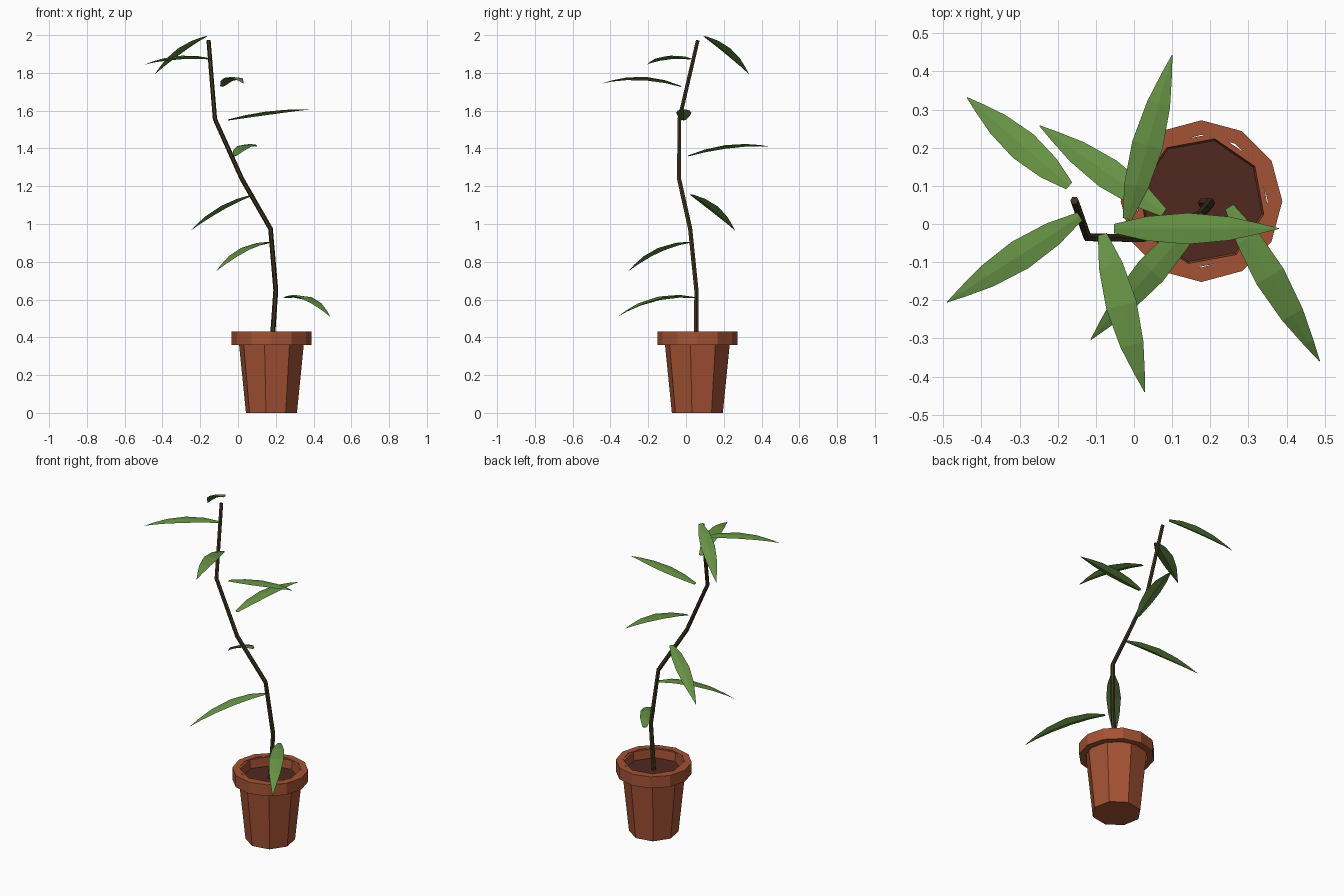
import bpy, bmesh, math
from mathutils import Vector

if "Cube" in bpy.data.objects:
    bpy.data.objects.remove(bpy.data.objects["Cube"])

PX, PY = 0.177, 0.06   # pot centre


def material(name, rgb):
    m = bpy.data.materials.new(name)
    m.diffuse_color = (*rgb, 1)
    m.use_nodes = True
    m.node_tree.nodes["Principled BSDF"].inputs["Base Color"].default_value = m.diffuse_color
    return m


CLAY = material("terracotta", (0.37, 0.085, 0.035))
SOIL = material("soil", (0.08, 0.022, 0.014))
BARK = material("bark", (0.05, 0.036, 0.014))
GREEN = material("leaf_green", (0.135, 0.29, 0.06))


def skin(name, rings, mat, loop=False):
    """Bridge a list of point rings; cap the ends unless the rings loop."""
    bm = bmesh.new()
    vs = [[bm.verts.new(p) for p in r] for r in rings]
    n = len(vs[0])
    pairs = list(zip(vs, vs[1:])) + ([(vs[-1], vs[0])] if loop else [])
    for a, b in pairs:
        for i in range(n):
            j = (i + 1) % n
            bm.faces.new((a[i], a[j], b[j], b[i]))
    if not loop:
        bm.faces.new(vs[0][::-1])
        bm.faces.new(vs[-1])
    bmesh.ops.recalc_face_normals(bm, faces=bm.faces)
    me = bpy.data.meshes.new(name)
    bm.to_mesh(me)
    bm.free()
    me.materials.append(mat)
    ob = bpy.data.objects.new(name, me)
    bpy.context.collection.objects.link(ob)
    return ob


def lathe(name, profile, sides, turn, mat, loop=False):
    rings = []
    for r, z in profile:
        angles = [math.radians(turn) + math.tau * i / sides for i in range(sides)]
        rings.append([(PX + r * math.cos(a), PY + r * math.sin(a), z) for a in angles])
    return skin(name, rings, mat, loop)


# Pot: octagonal body, collar around the top, sunken soil
lathe("pot_body", [(0.138, 0), (0.182, 0.428), (0.167, 0.428), (0.16, 0.35)], 8, -12, CLAY)
lathe("pot_rim", [(0.212, 0.36), (0.212, 0.43), (0.174, 0.43), (0.174, 0.36)], 12, 0, CLAY, True)
lathe("soil", [(0.158, 0.352), (0.163, 0.375)], 8, -12, SOIL)

# Stem: crooked tapering tube
path = [Vector(p) for p in [(0.18, 0.055, 0.36), (0.2, 0.055, 0.65), (0.172, 0.022, 0.975),
                            (0.02, -0.037, 1.24), (-0.122, -0.035, 1.555), (-0.156, 0.062, 1.972)]]
rings = []
for k, p in enumerate(path):
    d = (path[min(k + 1, 5)] - path[max(k - 1, 0)]).normalized()
    u = d.cross(Vector((0, 1, 0))).normalized()
    v = d.cross(u)
    r = 0.0135 - 0.0005 * k
    rings.append([p + r * (u * math.cos(i * math.tau / 6) + v * math.sin(i * math.tau / 6))
                  for i in range(6)])
skin("stem", rings, BARK)


# Leaves: thin lens cross-section along an arched midrib
def leaf(name, base, mid_z, tip):
    b, t = Vector(base), Vector(tip)
    side = Vector((t.y - b.y, b.x - t.x, 0)).normalized()
    rings = []
    for s, w in [(0, 0.012), (0.2, 0.032), (0.45, 0.041), (0.7, 0.031), (0.88, 0.014), (1, 0.001)]:
        c = b.lerp(t, s)
        c.z = b.z * (1 - s) * (1 - 2 * s) + mid_z * 4 * s * (1 - s) + t.z * s * (2 * s - 1)
        k = w / 0.041
        rings.append([c - side * w, c + Vector((0, 0, 0.005 * k)),
                      c + side * w, c - Vector((0, 0, 0.014 * k))])
    skin(name, rings, GREEN)


LEAVES = [
    ((0.25, 0.045, 0.612), 0.607, (0.487, -0.36, 0.51)),
    ((0.175, 0.025, 0.905), 0.865, (-0.113, -0.303, 0.752)),
    ((0.078, 0.03, 1.155), 1.085, (-0.248, 0.258, 0.967)),
    ((-0.018, 0.013, 1.362), 1.415, (0.1, 0.443, 1.41)),
    ((-0.053, -0.012, 1.552), 1.592, (0.38, -0.012, 1.606)),
    ((-0.083, -0.027, 1.73), 1.775, (0.028, -0.44, 1.745)),
    ((-0.142, 0.02, 1.875), 1.885, (-0.49, -0.205, 1.845)),
    ((-0.17, 0.1, 1.993), 1.92, (-0.438, 0.332, 1.795)),
]
for n, (base, mid_z, tip) in enumerate(LEAVES, 1):
    leaf(f"leaf_{n}", base, mid_z, tip)
